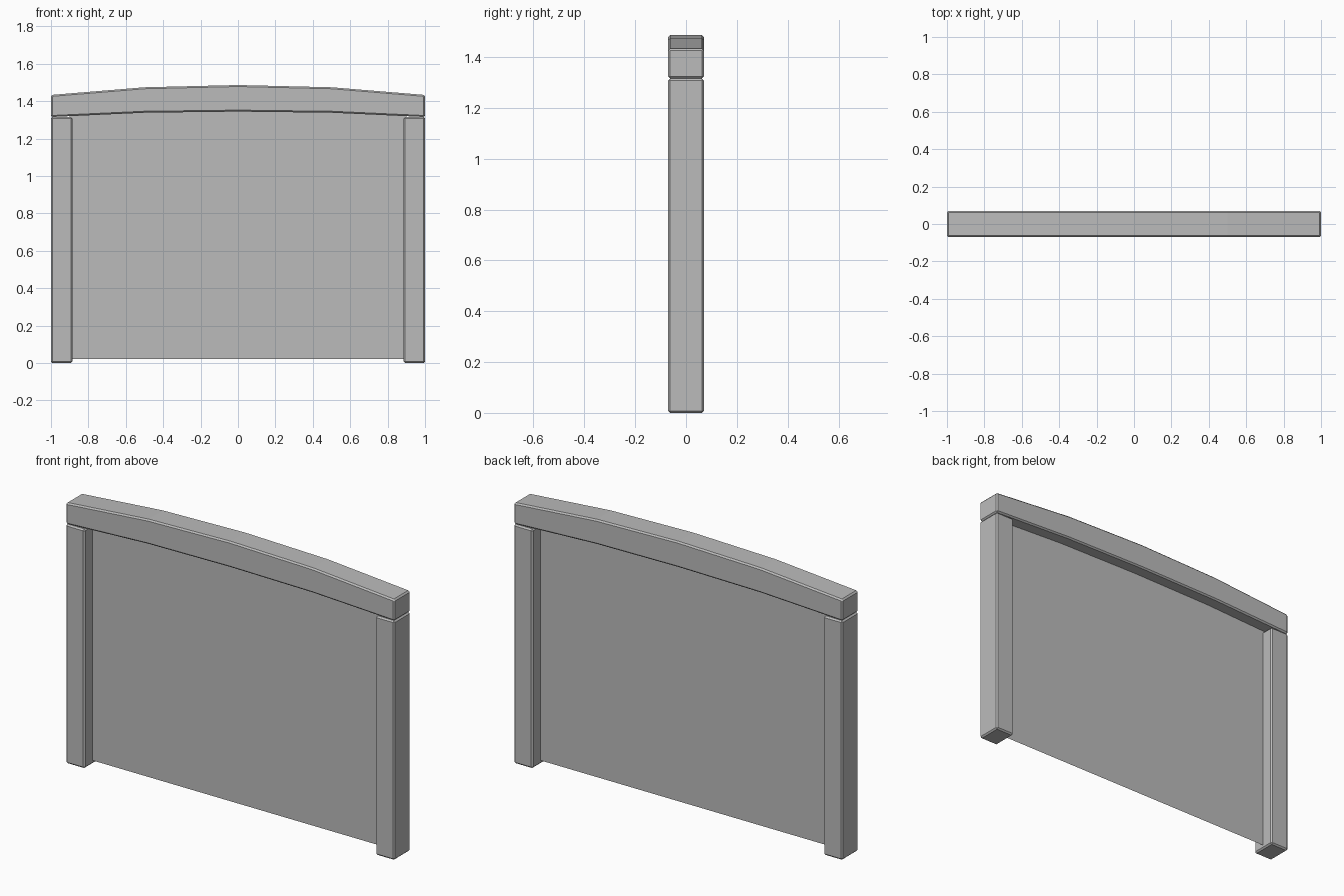
import bpy

cube = bpy.data.objects.get("Cube")
if cube:
    bpy.data.objects.remove(cube, do_unlink=True)

# Single plain grey finish
grey = bpy.data.materials.new("plain_grey")
grey.use_nodes = True
color = (0.5, 0.5, 0.5, 1.0)
grey.diffuse_color = color
grey.node_tree.nodes["Principled BSDF"].inputs["Base Color"].default_value = color

HALF_DEPTH = 0.07
CHAMFER = 0.008


def extrude_profile(name, outline, half_depth):
    """Solid from a front outline (x, z), or a flat sheet when half_depth is 0."""
    n = len(outline)
    if half_depth:
        verts = [(x, y, z) for y in (-half_depth, half_depth) for x, z in outline]
        faces = [tuple(range(n)), tuple(reversed(range(n, 2 * n)))]
        faces += [(i, i + n, (i + 1) % n + n, (i + 1) % n) for i in range(n)]
    else:
        verts = [(x, 0, z) for x, z in outline]
        faces = [tuple(range(n))]
    mesh = bpy.data.meshes.new(name)
    mesh.from_pydata(verts, [], faces)
    mesh.materials.append(grey)
    obj = bpy.data.objects.new(name, mesh)
    bpy.context.collection.objects.link(obj)
    if half_depth:
        bevel = obj.modifiers.new("chamfer", 'BEVEL')
        bevel.width = CHAMFER
        bevel.segments = 1
        bevel.limit_method = 'ANGLE'
        bevel.angle_limit = 0.6
    return obj


def arch(half_profile):
    """Mirror a right-hand profile, listed from the centre outwards."""
    return [(-x, z) for x, z in reversed(half_profile[1:])] + half_profile


# Square posts
for side, sign in (("left", 1), ("right", -1)):
    xs = sorted((sign * 0.885, sign * 1.0))
    extrude_profile(side + "_post",
                    [(xs[0], 0), (xs[1], 0), (xs[1], 1.315), (xs[0], 1.315)],
                    HALF_DEPTH)

# Arched top rail
lower = arch([(0, 1.344), (0.5, 1.338), (1.0, 1.315)])
upper = arch([(0, 1.486), (0.5, 1.474), (1.0, 1.433)])
extrude_profile("top_rail", lower + upper[::-1], HALF_DEPTH)

# Thin centre panel, its top tucked into the rail
panel_top = arch([(0, 1.36), (0.5, 1.354), (0.9, 1.335)])
extrude_profile("centre_panel", [(-0.9, 0.02), (0.9, 0.02)] + panel_top[::-1], 0)
